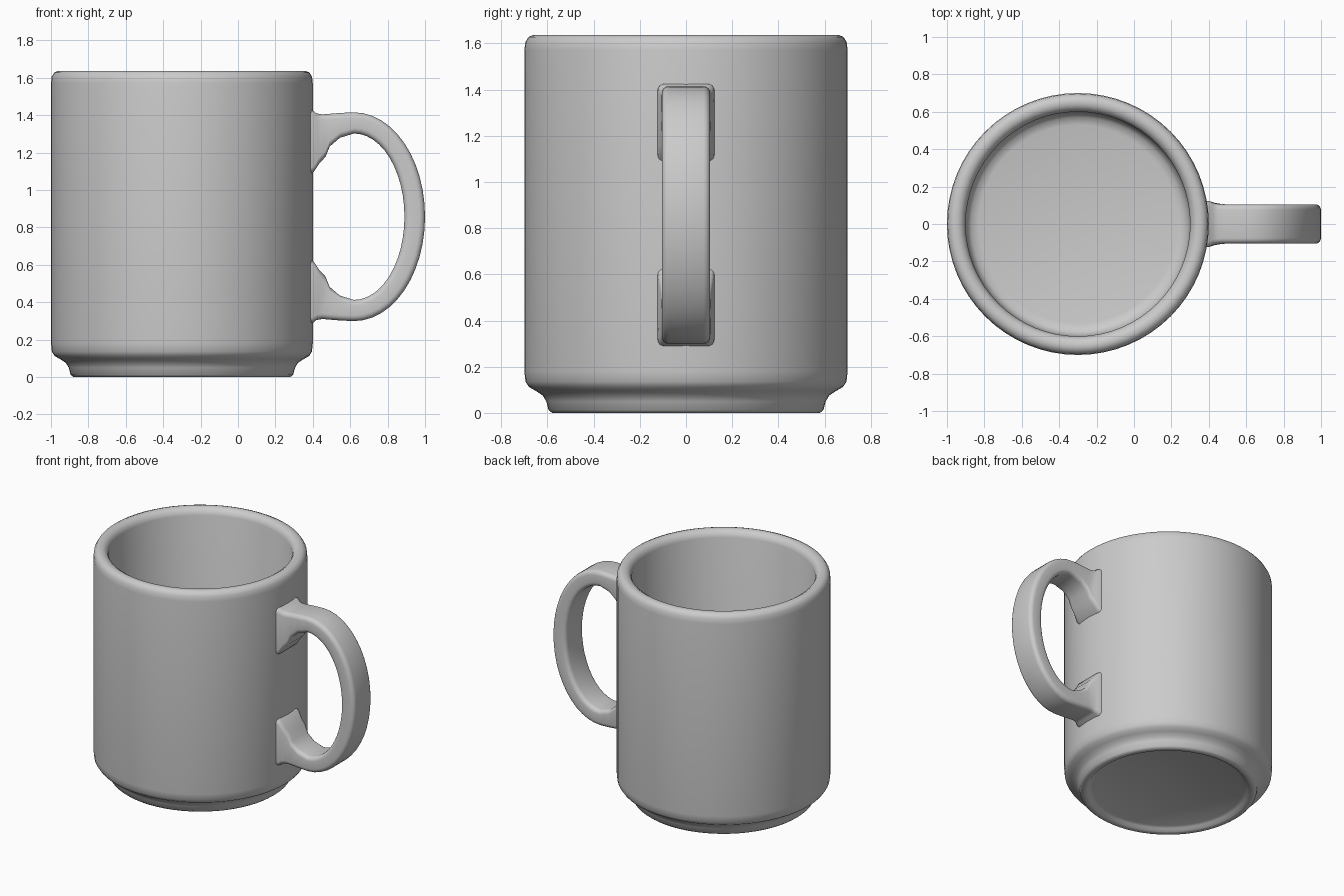
import bpy, bmesh, math
from mathutils import Vector

cube = bpy.data.objects.get("Cube")
if cube:
    bpy.data.objects.remove(cube, do_unlink=True)

# Single glazed ceramic colour
grey = bpy.data.materials.new("grey_ceramic")
grey.use_nodes = True
colour = (0.6, 0.6, 0.6, 1.0)
grey.diffuse_color = colour
grey.node_tree.nodes["Principled BSDF"].inputs["Base Color"].default_value = colour


def finish(bm, name):
    """Turn a bmesh into a smooth-shaded, coloured object."""
    bmesh.ops.remove_doubles(bm, verts=bm.verts, dist=1e-5)
    bmesh.ops.recalc_face_normals(bm, faces=bm.faces)
    mesh = bpy.data.meshes.new(name)
    bm.to_mesh(mesh)
    bm.free()
    mesh.materials.append(grey)
    obj = bpy.data.objects.new(name, mesh)
    bpy.context.collection.objects.link(obj)
    bpy.ops.object.select_all(action='DESELECT')
    obj.select_set(True)
    bpy.context.view_layer.objects.active = obj
    bpy.ops.object.shade_smooth_by_angle(angle=math.radians(50))
    return obj


# Mug body: one lathed profile (radius, height), from underside to inner floor
AXIS_X = -0.3
profile = [
    (0, 0.03), (0.51, 0.03), (0.53, 0.02), (0.545, 0.004), (0.56, 0),      # recessed base
    (0.58, 0), (0.595, 0.012), (0.605, 0.05), (0.62, 0.075),               # foot
    (0.65, 0.095), (0.68, 0.112), (0.695, 0.135), (0.70, 0.18),            # shoulder
    (0.70, 1.57), (0.696, 1.605), (0.682, 1.628), (0.66, 1.637),           # wall and lip
    (0.635, 1.635), (0.612, 1.62), (0.60, 1.59),                           # inner lip
    (0.60, 0.19), (0.59, 0.155), (0.57, 0.13), (0.53, 0.12), (0, 0.12),    # inside
]
bm = bmesh.new()
verts = [bm.verts.new((AXIS_X + r, 0, z)) for r, z in profile]
edges = [bm.edges.new(pair) for pair in zip(verts, verts[1:])]
bmesh.ops.spin(bm, geom=verts + edges, cent=(AXIS_X, 0, 0), axis=(0, 0, 1),
               angle=math.tau, steps=64, use_merge=True)
finish(bm, "mug_body")

# Handle: rounded sections between an outer and an inner edge curve
CX, CZ = 0.62, 0.857
# flared root: outer x, outer height, inner x, inner height (above CZ), half width
root = [
    (0.36, 0.575, 0.36, 0.215, 0.125),
    (0.405, 0.565, 0.405, 0.24, 0.122),
    (0.42, 0.552, 0.435, 0.285, 0.113),
    (0.45, 0.547, 0.468, 0.32, 0.107),
    (0.49, 0.550, 0.49, 0.375, 0.105),
    (0.55, 0.555, 0.545, 0.422, 0.105),
]
sections = [((ox, CZ + oz), (ix, CZ + iz), w) for ox, oz, ix, iz, w in root]
STEPS = 24
for i in range(STEPS + 1):
    a = math.pi / 2 - math.pi * i / STEPS
    c, s = math.cos(a), math.sin(a)
    sections.append(((CX + 0.38 * c, CZ + 0.558 * s),
                     (CX + 0.27 * c, CZ + 0.445 * s), 0.105))
sections += [((ox, CZ - oz), (ix, CZ - iz), w) for ox, oz, ix, iz, w in reversed(root)]


def section_ring(bm, outer, inner, half_w, radius=0.03):
    """Rounded rectangle spanning the outer and inner edge points."""
    o, i = Vector((outer[0], 0, outer[1])), Vector((inner[0], 0, inner[1]))
    centre, half = (o + i) / 2, (o - i).length / 2
    across = (o - i).normalized()
    ring = []
    for corner, (su, sv) in enumerate([(1, 1), (-1, 1), (-1, -1), (1, -1)]):
        for k in range(5):
            a = (corner + k / 4) * math.pi / 2
            u = sv * (half_w - radius) + radius * math.sin(a)
            v = su * (half - radius) + radius * math.cos(a)
            ring.append(bm.verts.new(centre + across * v + Vector((0, u, 0))))
    return ring


bm = bmesh.new()
rings = [section_ring(bm, *s) for s in sections]
for a, b in zip(rings, rings[1:]):
    n = len(a)
    for k in range(n):
        bm.faces.new((a[k], a[(k + 1) % n], b[(k + 1) % n], b[k]))
bm.faces.new(rings[0])
bm.faces.new(rings[-1])
finish(bm, "handle")
